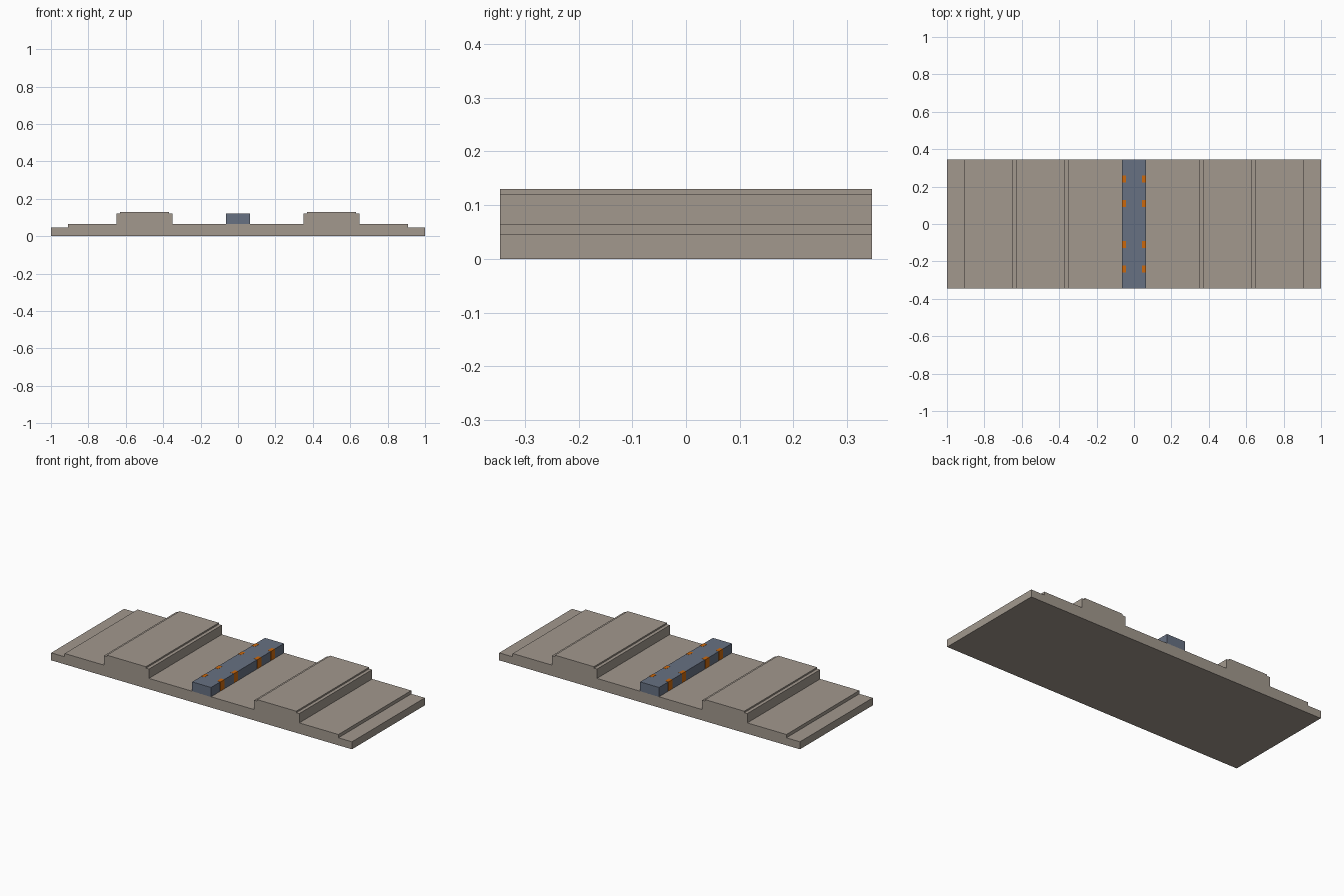
import bpy, bmesh

if "Cube" in bpy.data.objects:
    bpy.data.objects.remove(bpy.data.objects["Cube"])

HALF_Y = 0.346


def material(name, rgb):
    m = bpy.data.materials.new(name)
    m.diffuse_color = (*rgb, 1.0)
    m.use_nodes = True
    m.node_tree.nodes["Principled BSDF"].inputs["Base Color"].default_value = m.diffuse_color
    return m


stone = material("warm_grey", (0.36, 0.315, 0.27))
slate = material("slate_blue", (0.135, 0.165, 0.225))
orange = material("orange", (0.60, 0.14, 0.004))


def extrude_profile(name, pts, y0, y1, mat):
    """Closed (x, z) outline swept along y."""
    bm = bmesh.new()
    face = bm.faces.new([bm.verts.new((x, y0, z)) for x, z in pts])
    res = bmesh.ops.extrude_face_region(bm, geom=[face])
    verts = [g for g in res["geom"] if isinstance(g, bmesh.types.BMVert)]
    bmesh.ops.translate(bm, verts=verts, vec=(0, y1 - y0, 0))
    bmesh.ops.recalc_face_normals(bm, faces=bm.faces)
    mesh = bpy.data.meshes.new(name)
    bm.to_mesh(mesh)
    bm.free()
    mesh.materials.append(mat)
    ob = bpy.data.objects.new(name, mesh)
    bpy.context.collection.objects.link(ob)
    return ob


def box(name, x0, x1, y0, y1, z0, z1, mat):
    return extrude_profile(name, [(x0, z0), (x1, z0), (x1, z1), (x0, z1)], y0, y1, mat)


# Stepped roadbed with two raised tracks, mirrored about x = 0
right = [(1.0, 0.0), (1.0, 0.045), (0.91, 0.045), (0.91, 0.065),
         (0.65, 0.065), (0.65, 0.121), (0.63, 0.121), (0.63, 0.13),
         (0.37, 0.13), (0.37, 0.121), (0.35, 0.121), (0.35, 0.065)]
extrude_profile("track_bed", right + [(-x, z) for x, z in reversed(right)],
                -HALF_Y, HALF_Y, stone)

# Central divider
box("center_divider", -0.063, 0.063, -HALF_Y, HALF_Y, 0.064, 0.121, slate)

# Orange reflectors, flush in both sides of the divider
for side in (-1, 1):
    for i, y in enumerate((-0.24, -0.11, 0.11, 0.24)):
        xs = sorted((side * 0.042, side * 0.0645))
        tag = "left" if side < 0 else "right"
        box(f"reflector_{tag}_{i + 1}", *xs, y - 0.019, y + 0.019, 0.066, 0.1218, orange)
